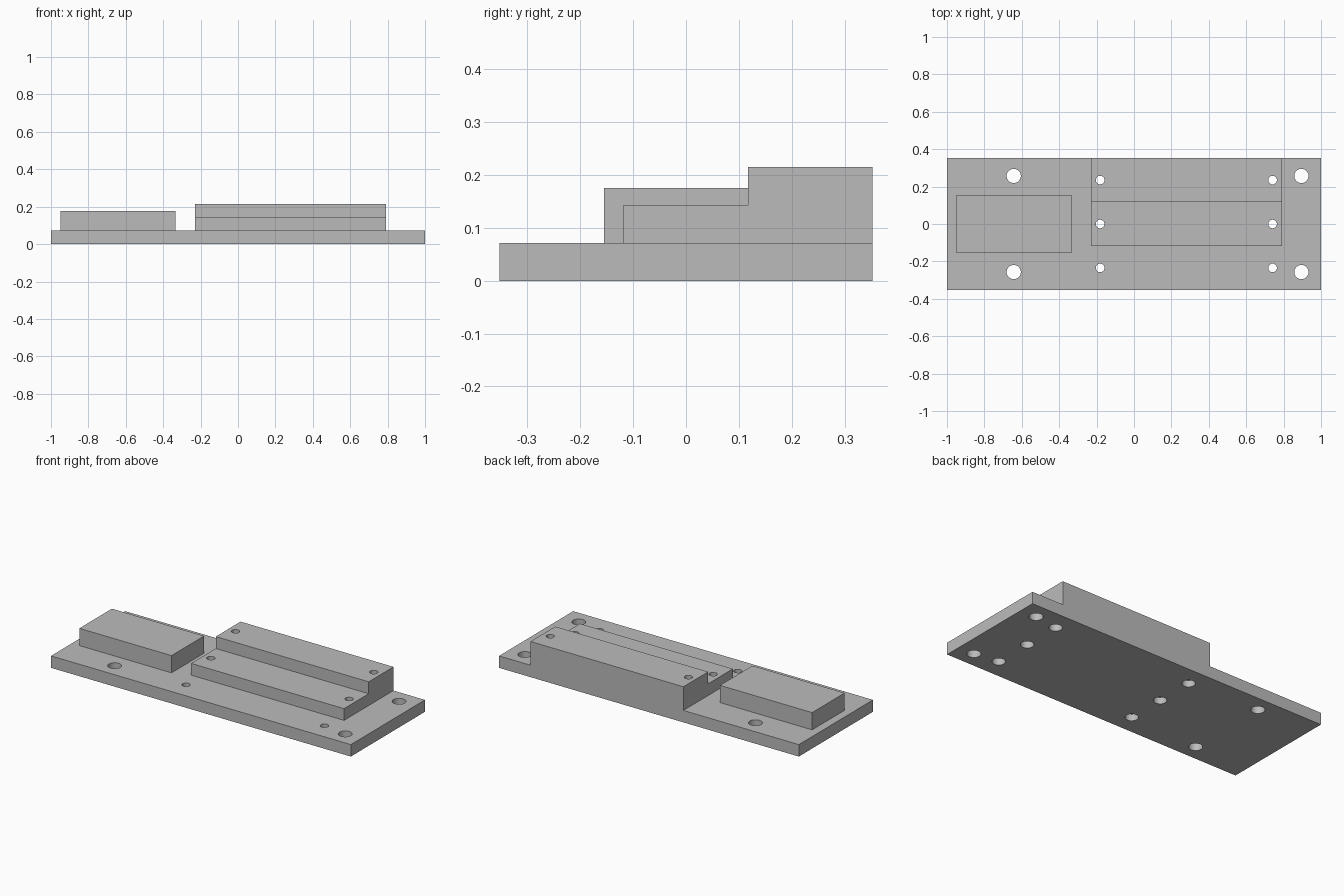
import bpy, bmesh, math

if "Cube" in bpy.data.objects:
    bpy.data.objects.remove(bpy.data.objects["Cube"], do_unlink=True)

grey = bpy.data.materials.new("plain grey")
grey.use_nodes = True
grey.diffuse_color = (0.5, 0.5, 0.5, 1)
grey.node_tree.nodes["Principled BSDF"].inputs["Base Color"].default_value = (0.5, 0.5, 0.5, 1)

HALF_Y = 0.353    # half depth of the plate
PLATE = 0.072     # plate thickness


def make_object(name, bm):
    bmesh.ops.recalc_face_normals(bm, faces=bm.faces)
    mesh = bpy.data.meshes.new(name)
    bm.to_mesh(mesh)
    bm.free()
    mesh.materials.append(grey)
    ob = bpy.data.objects.new(name, mesh)
    bpy.context.collection.objects.link(ob)
    return ob


def prism(name, profile, x0, x1):
    """Extrude a (y, z) profile along x."""
    bm = bmesh.new()
    face = bm.faces.new([bm.verts.new((x0, y, z)) for y, z in profile])
    out = bmesh.ops.extrude_face_region(bm, geom=[face])
    moved = [v for v in out["geom"] if isinstance(v, bmesh.types.BMVert)]
    bmesh.ops.translate(bm, verts=moved, vec=(x1 - x0, 0, 0))
    return make_object(name, bm)


def block(name, x0, x1, y0, y1, z0, z1):
    return prism(name, [(y0, z0), (y1, z0), (y1, z1), (y0, z1)], x0, x1)


def drill(x, y, radius, z0, z1):
    bm = bmesh.new()
    bmesh.ops.create_cone(bm, cap_ends=True, segments=32, radius1=radius,
                          radius2=radius, depth=z1 - z0)
    bmesh.ops.translate(bm, verts=bm.verts, vec=(x, y, (z0 + z1) / 2))
    return make_object("hole_cutter", bm)


def combine(target, tool, operation):
    mod = target.modifiers.new(operation.lower(), "BOOLEAN")
    mod.operation, mod.object, mod.solver = operation, tool, "EXACT"
    bpy.context.view_layer.objects.active = target
    bpy.ops.object.modifier_apply(modifier=mod.name)
    bpy.data.objects.remove(tool, do_unlink=True)


# Mounting plate with a stepped rail and a rectangular pad
body = block("mounting_plate", -1, 1, -HALF_Y, HALF_Y, 0, PLATE)
step = prism("stepped_rail", [(-0.118, PLATE), (HALF_Y, PLATE), (HALF_Y, 0.215),
                              (0.117, 0.215), (0.117, 0.143), (-0.118, 0.143)],
             -0.23, 0.79)
pad = block("pad", -0.95, -0.335, -0.155, 0.155, PLATE, 0.176)
for part in (step, pad):
    combine(body, part, "UNION")

# Large corner holes
for x in (-0.643, 0.895):
    for y in (-0.257, 0.257):
        combine(body, drill(x, y, 0.038, -0.1, 0.4), "DIFFERENCE")

# Small screw holes, counterbored from underneath
for x in (-0.181, 0.741):
    for y in (-0.235, 0, 0.235):
        combine(body, drill(x, y, 0.023, -0.1, 0.4), "DIFFERENCE")
        combine(body, drill(x, y, 0.036, -0.1, 0.04), "DIFFERENCE")

# Round hole walls, crisp edges elsewhere
bpy.ops.object.select_all(action="DESELECT")
body.select_set(True)
bpy.context.view_layer.objects.active = body
bpy.ops.object.shade_smooth_by_angle(angle=math.radians(30))
